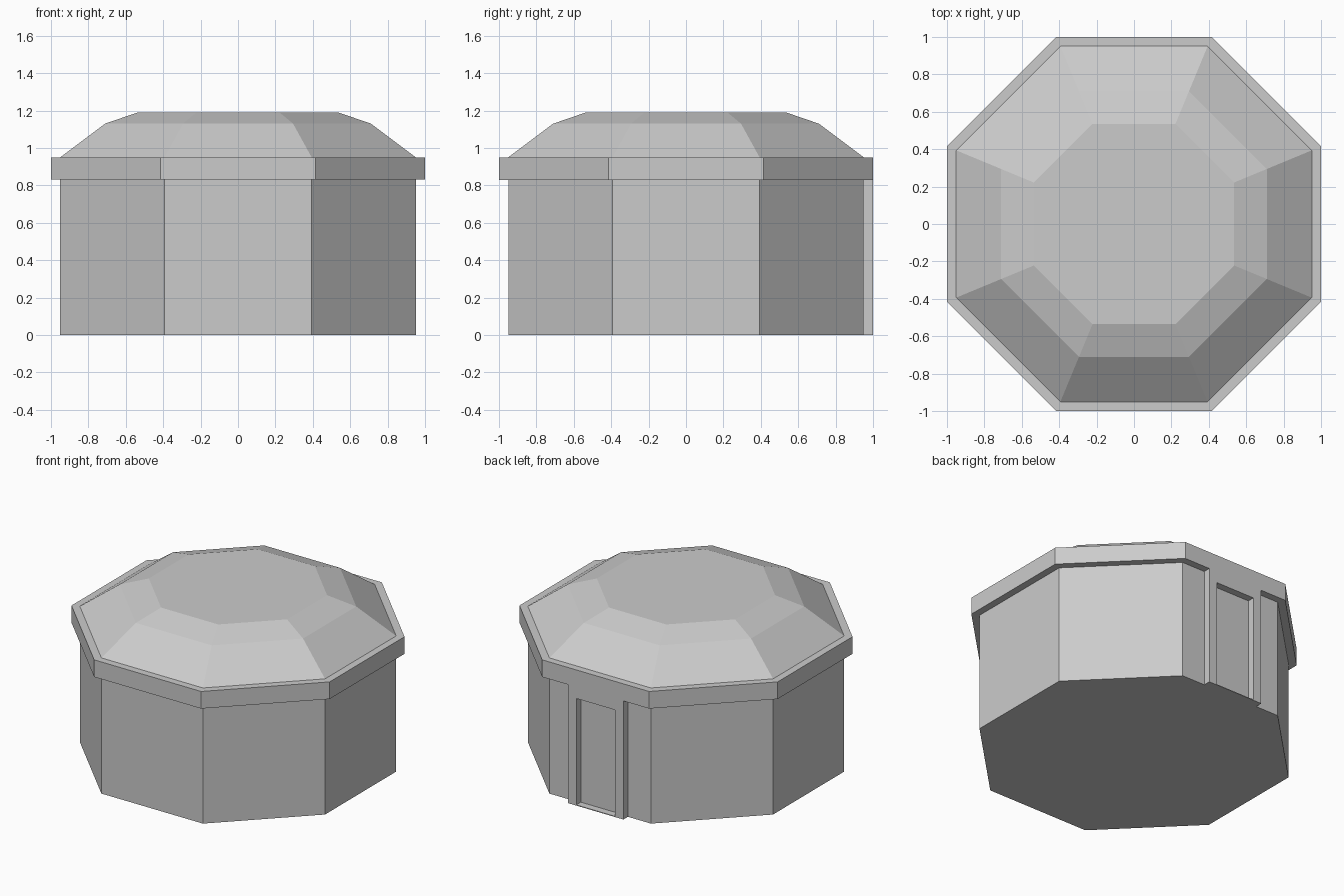
import bpy, bmesh
from math import pi, cos, sin

if "Cube" in bpy.data.objects:
    bpy.data.objects.remove(bpy.data.objects["Cube"])


def finish(name, bm):
    bmesh.ops.recalc_face_normals(bm, faces=bm.faces)
    mesh = bpy.data.meshes.new(name)
    bm.to_mesh(mesh)
    bm.free()
    obj = bpy.data.objects.new(name, mesh)
    bpy.context.collection.objects.link(obj)
    return obj


def octagon_loft(name, profile):
    """Closed octagonal solid from (flat-to-centre distance, height) pairs."""
    bm = bmesh.new()
    rings = []
    for apothem, z in profile:
        r = apothem / cos(pi / 8)
        rings.append([bm.verts.new((r * cos(pi / 8 + i * pi / 4),
                                    r * sin(pi / 8 + i * pi / 4), z)) for i in range(8)])
    for low, high in zip(rings, rings[1:]):
        for i in range(8):
            j = (i + 1) % 8
            bm.faces.new((low[i], low[j], high[j], high[i]))
    bm.faces.new(rings[0])
    bm.faces.new(rings[-1])
    return finish(name, bm)


def extrude_y(name, outline, y0, y1):
    """Solid from an x-z outline, extruded along y."""
    bm = bmesh.new()
    face = bm.faces.new([bm.verts.new((x, y0, z)) for x, z in outline])
    result = bmesh.ops.extrude_face_region(bm, geom=[face])
    verts = [v for v in result["geom"] if isinstance(v, bmesh.types.BMVert)]
    bmesh.ops.translate(bm, verts=verts, vec=(0, y1 - y0, 0))
    return finish(name, bm)


# Main body, overhanging eave band and faceted dome roof
WALL, EAVE = 0.95, 1.0
octagon_loft("walls", [(WALL, 0), (WALL, 0.83)])
octagon_loft("eave_band", [(EAVE, 0.83), (EAVE, 0.95)])
octagon_loft("dome_roof", [(0.95, 0.95), (0.71, 1.13), (0.535, 1.19)])

# Doorway on the back: surround flush with the eave, and a thin sill
OUT, IN, TOP, HEAD = 0.215, 0.15, 0.83, 0.75
extrude_y("door_frame", [(-OUT, 0), (-IN, 0), (-IN, HEAD), (IN, HEAD), (IN, 0),
                         (OUT, 0), (OUT, TOP), (-OUT, TOP)], WALL, EAVE)
extrude_y("door_sill", [(-IN, 0), (IN, 0), (IN, 0.005), (-IN, 0.005)], WALL, EAVE)
